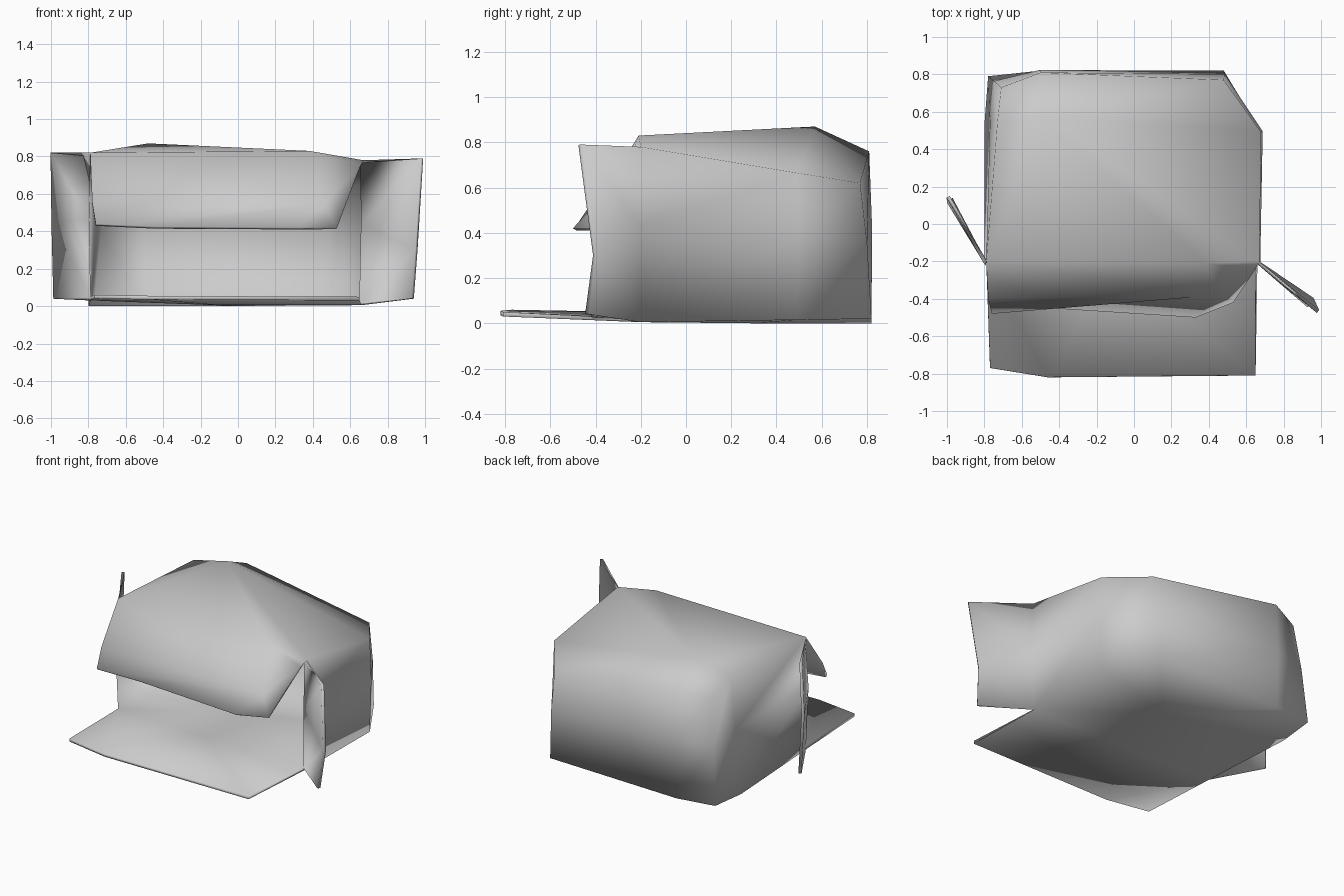
import bpy
import bmesh
from mathutils import Vector

# Remove the default cube
old = bpy.data.objects.get("Cube")
if old:
    bpy.data.objects.remove(old, do_unlink=True)

# Plain card colour
card = bpy.data.materials.new("grey_card")
card.use_nodes = True
GREY = (0.6, 0.6, 0.6, 1)
card.diffuse_color = GREY
card.node_tree.nodes["Principled BSDF"].inputs["Base Color"].default_value = GREY

bm = bmesh.new()


def points(coords):
    return [bm.verts.new(c) for c in coords]


def strip(a, b):
    """Bridge two rows of points with quads."""
    for i in range(len(a) - 1):
        bm.faces.new((a[i], a[i + 1], b[i + 1], b[i]))


def fan(outline, centre):
    """Fill an outline with triangles around a raised centre."""
    c = bm.verts.new(centre)
    for p, q in zip(outline, outline[1:] + outline[:1]):
        bm.faces.new((p, q, c))


# Walls: bottom and top edges run from the left hinge round the back to the right
base = points([(.66, -.2, .005), (.68, .49, .015), (.48, .82, .02), (-.5, .82, 0),
               (-.78, .79, .01), (-.8, .53, 0), (-.79, -.2, .03)])
rim = points([(.67, -.2, .78), (.68, .49, .665), (.48, .77, .62), (-.5, .81, .76),
              (-.71, .73, .72), (-.73, .55, .82), (-.79, -.2, .82)])
belly = []
for lo, hi in zip(base, rim):
    out = Vector((lo.co.x, lo.co.y, 0)).normalized() * 0.01
    belly.append(bm.verts.new(lo.co.lerp(hi.co, 0.55) + out))
strip(base, belly)
strip(belly, rim)

# Floor and sagging roof
sill, = points([(-.1, -.2, .005)])
lintel, = points([(.38, -.21, .83)])
fan(base + [sill], (0, .3, 0))
fan(rim + [lintel], (-.48, .57, .87))

# Bottom flap
strip([base[-1], sill, base[0]],
      points([(-.77, -.77, .04), (-.46, -.82, .035), (.65, -.81, .03)]))

# Top flap, flaring at its lower edge
top_hinge = [rim[-1], lintel, rim[0]]
bend = points([(-.78, -.4, .56), (.46, -.38, .55), (.65, -.24, .74)])
strip(top_hinge, bend)
tip = points([(-.76, -.48, .44), (-.45, -.45, .425), (.33, -.5, .42), (.53, -.42, .42)])
bm.faces.new((bend[0], bend[1], tip[2], tip[1], tip[0]))
bm.faces.new((bend[1], bend[2], tip[3], tip[2]))

# Side flaps, folded open
strip([base[0], belly[0], rim[0]],
      points([(.94, -.43, .04), (.96, -.395, .3), (.99, -.46, .79)]))
strip([base[-1], belly[-1], rim[-1]],
      points([(-.97, .14, .04), (-.98, .12, .45), (-.985, .15, .82)]))

# Turn the outside outwards, judged by the roof
bmesh.ops.recalc_face_normals(bm, faces=bm.faces)
bm.normal_update()
roof = max(bm.faces, key=lambda f: f.calc_area() * abs(f.normal.z) * (f.calc_center_median().z > .75))
if roof.normal.z < 0:
    bmesh.ops.reverse_faces(bm, faces=bm.faces)
for f in bm.faces:
    f.smooth = True

mesh = bpy.data.meshes.new("open_carton")
bm.to_mesh(mesh)
bm.free()
mesh.materials.append(card)
carton = bpy.data.objects.new("open_carton", mesh)
bpy.context.collection.objects.link(carton)

# Card thickness, kept inside the outer surface
thick = carton.modifiers.new("card_thickness", "SOLIDIFY")
thick.thickness = 0.02
thick.offset = -1
